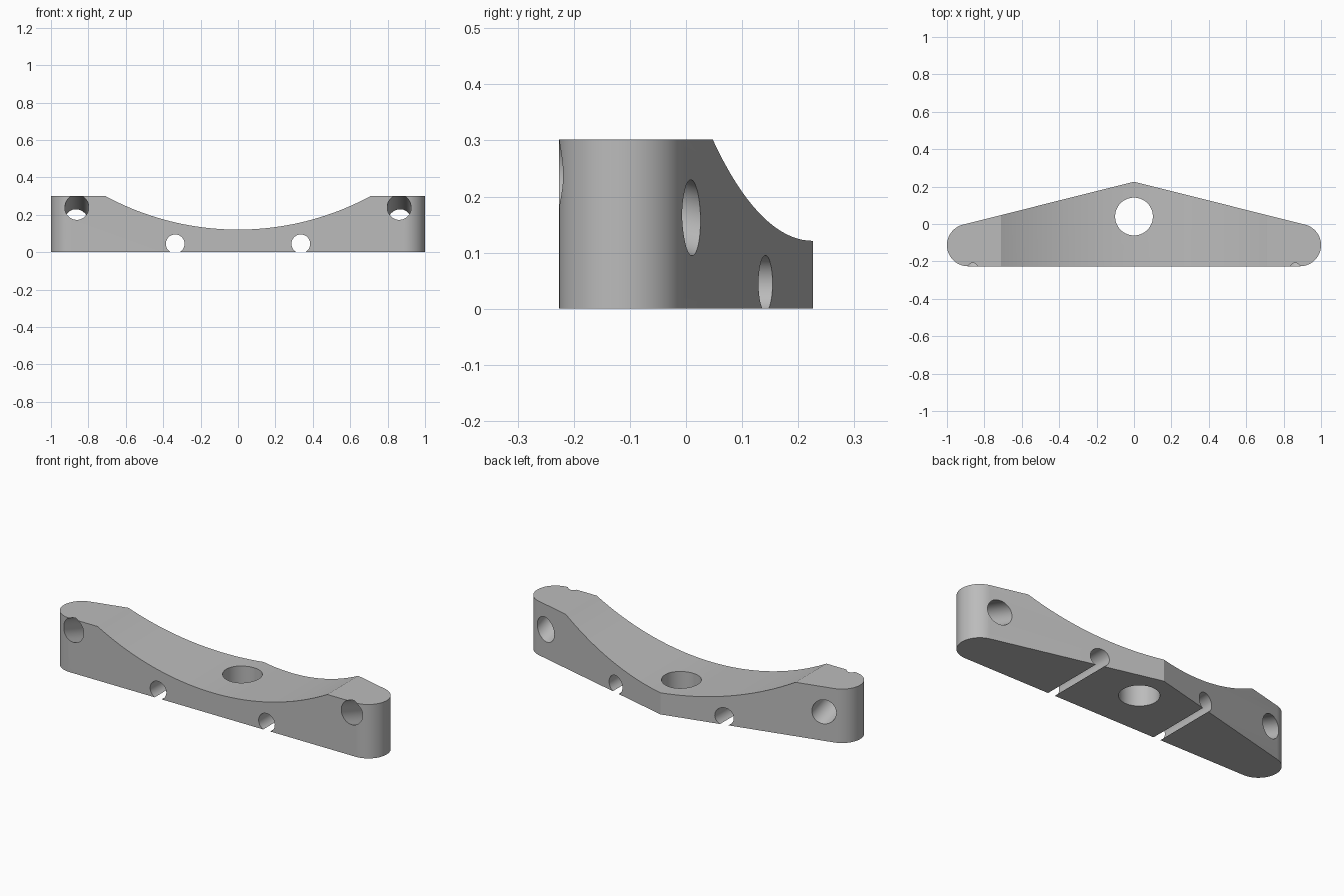
import bpy, bmesh
from math import sin, cos, pi, radians, atan2
from mathutils import Matrix, Vector

cube = bpy.data.objects.get("Cube")
if cube:
    bpy.data.objects.remove(cube, do_unlink=True)

HEIGHT, END_X, END_Y, END_R = 0.302, 0.887, -0.113, 0.113
APEX_Y = 0.226
SLOPE = atan2(0.248, 1)

grey = bpy.data.materials.new("plain grey")
grey.use_nodes = True
colour = (0.5, 0.5, 0.5, 1)
grey.diffuse_color = colour
grey.node_tree.nodes["Principled BSDF"].inputs["Base Color"].default_value = colour


def add_object(name, bm):
    mesh = bpy.data.meshes.new(name)
    bm.to_mesh(mesh)
    bm.free()
    obj = bpy.data.objects.new(name, mesh)
    bpy.context.collection.objects.link(obj)
    return obj


def cutter(name, centre, direction, radius, length, sides=64):
    """Cylinder along a direction, used to cut a hole."""
    bm = bmesh.new()
    turn = Vector(direction).to_track_quat('Z', 'Y').to_matrix().to_4x4()
    bmesh.ops.create_cone(bm, cap_ends=True, segments=sides, radius1=radius,
                          radius2=radius, depth=length,
                          matrix=Matrix.Translation(centre) @ turn)
    obj = add_object(name, bm)
    obj.hide_render = True
    return obj


# Body: rounded ends, straight front, back rising to a central ridge
steps = 32
start, stop = -pi / 2, pi / 2 - SLOPE
right_end = [(END_X + END_R * cos(a), END_Y + END_R * sin(a))
             for a in (start + (stop - start) * i / steps for i in range(steps + 1))]
outline = right_end + [(0, APEX_Y)] + [(-x, y) for x, y in reversed(right_end)]
bm = bmesh.new()
base = bm.faces.new([bm.verts.new((x, y, 0)) for x, y in outline])
top = bmesh.ops.extrude_face_region(bm, geom=[base])["geom"]
bmesh.ops.translate(bm, vec=(0, 0, HEIGHT),
                    verts=[g for g in top if isinstance(g, bmesh.types.BMVert)])
bmesh.ops.recalc_face_normals(bm, faces=bm.faces)
body = add_object("bracket_body", bm)
body.data.materials.append(grey)

# Saddle in the top, and the vertical centre hole
cutters = [cutter("saddle_cutter", (0, 0, 1.611), (0, 1, 0), 1.49, 2, 256),
           cutter("centre_hole_cutter", (0, 0.04, 0.1), (0, 0, 1), 0.101, 1)]

# Groove holes open at the base, and sloping holes through the ends
for side, s in (("left", 1), ("right", -1)):
    cutters.append(cutter(side + "_groove_cutter", (s * 0.336, 0, 0.045),
                          (0, 1, 0), 0.05, 1))
    cutters.append(cutter(side + "_end_hole_cutter", (s * 0.862, -0.113, 0.203),
                          (0, cos(radians(18.4)), -sin(radians(18.4))), 0.064, 0.8))

bpy.ops.object.select_all(action='DESELECT')
body.select_set(True)
bpy.context.view_layer.objects.active = body
for tool in cutters:
    mod = body.modifiers.new(tool.name, 'BOOLEAN')
    mod.operation, mod.solver, mod.object = 'DIFFERENCE', 'EXACT', tool
    bpy.ops.object.modifier_apply(modifier=mod.name)
    bpy.data.objects.remove(tool, do_unlink=True)

bpy.ops.object.shade_smooth_by_angle(angle=radians(12))
